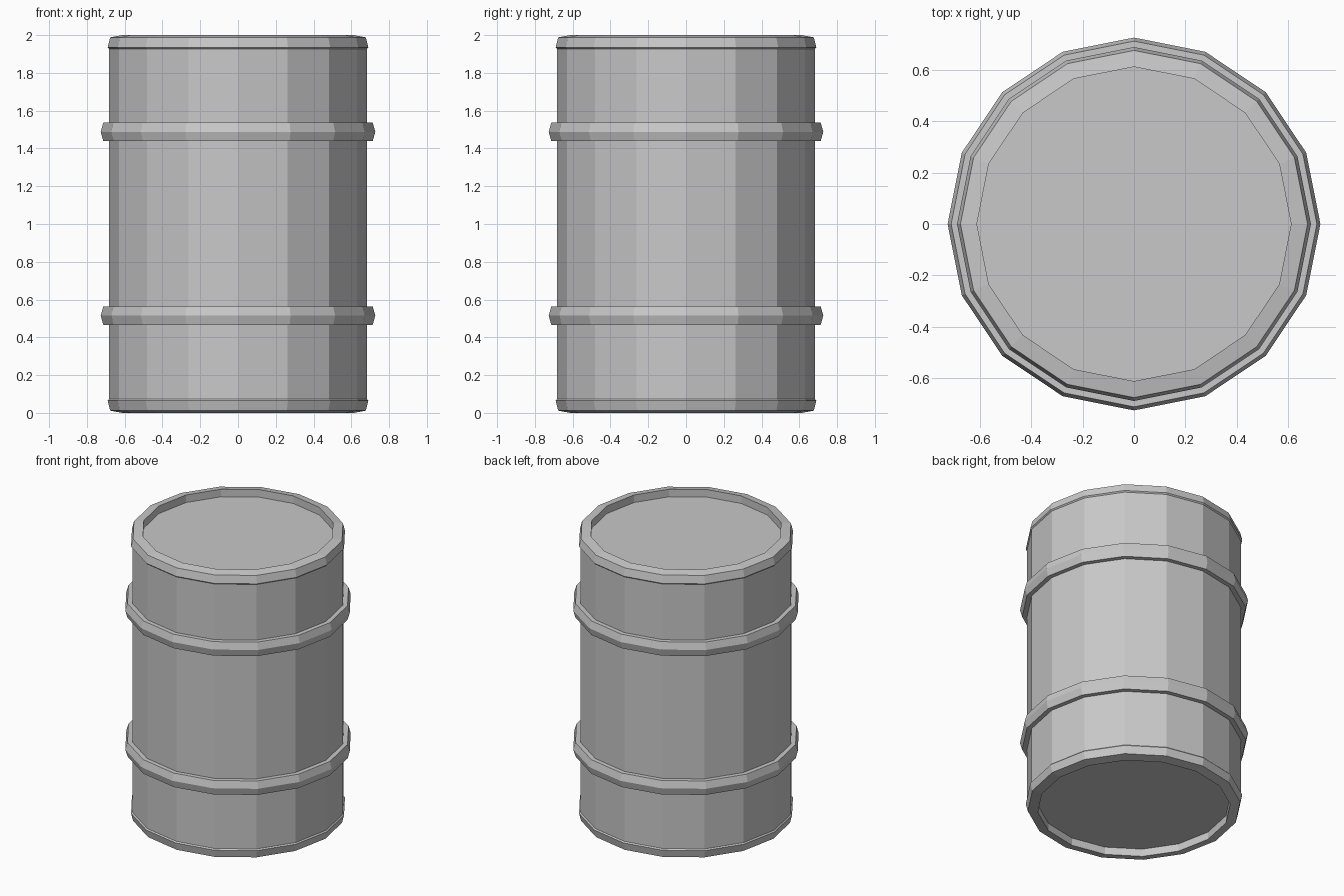
import bpy
import bmesh
import math

SIDES = 16

cube = bpy.data.objects.get("Cube")
if cube:
    bpy.data.objects.remove(cube, do_unlink=True)

# Plain grey metal
metal = bpy.data.materials.new("grey_metal")
metal.use_nodes = True
GREY = (0.58, 0.58, 0.58, 1.0)
metal.diffuse_color = GREY
metal.node_tree.nodes["Principled BSDF"].inputs["Base Color"].default_value = GREY


def lathe(name, profile, cap_start=False, cap_end=False):
    """Revolve (radius, height) points, listed bottom to top along the outside."""
    bm = bmesh.new()
    rings = []
    for r, z in profile:
        angles = [2 * math.pi * i / SIDES for i in range(SIDES)]
        rings.append([bm.verts.new((r * math.cos(a), r * math.sin(a), z)) for a in angles])
    for low, high in zip(rings, rings[1:]):
        for i in range(SIDES):
            j = (i + 1) % SIDES
            bm.faces.new((low[i], low[j], high[j], high[i]))
    if cap_start:
        bm.faces.new(rings[0][::-1])
    if cap_end:
        bm.faces.new(rings[-1])
    mesh = bpy.data.meshes.new(name)
    bm.to_mesh(mesh)
    bm.free()
    mesh.materials.append(metal)
    obj = bpy.data.objects.new(name, mesh)
    bpy.context.scene.collection.objects.link(obj)
    return obj


# Straight barrel wall
BODY = 0.682
lathe("barrel_body", [(BODY, 0.06), (BODY, 1.94)])

# Two raised hoops with a ridge around the middle
for name, z in (("lower_hoop", 0.515), ("upper_hoop", 1.488)):
    lathe(name, [(BODY, z - 0.049), (0.713, z - 0.049), (0.727, z),
                 (0.713, z + 0.049), (BODY, z + 0.049)])

# Rimmed ends with a recessed disc, the bottom one mirrored from the top
rim = [(BODY, 1.927), (0.69, 1.935), (0.677, 1.988), (0.613, 2.0), (0.613, 1.947)]
lathe("top_lid", rim, cap_end=True)
lathe("bottom_lid", [(r, 2.0 - z) for r, z in reversed(rim)], cap_start=True)
